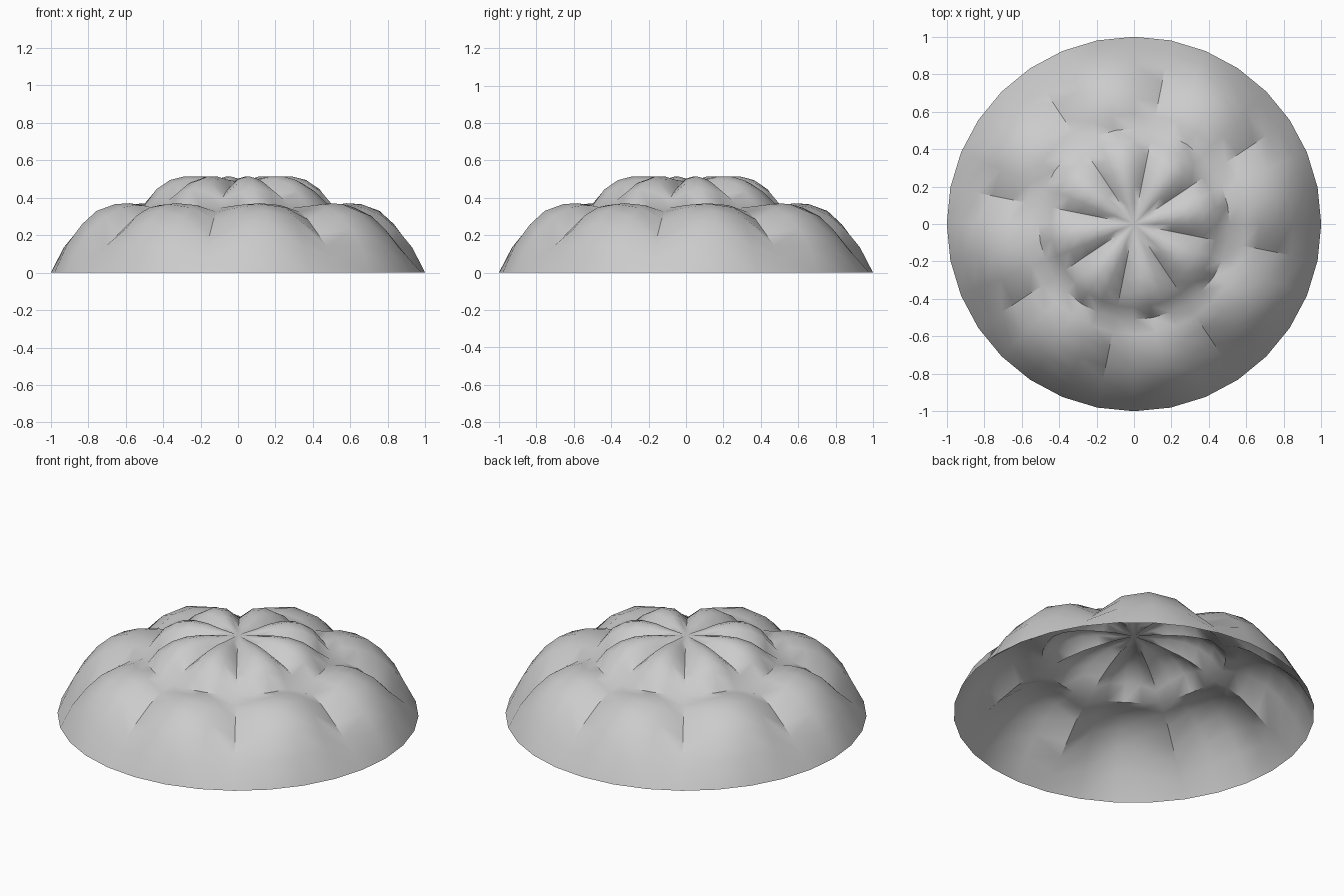
import bpy
import bmesh
import math

# Remove the default object
cube = bpy.data.objects.get("Cube")
if cube:
    bpy.data.objects.remove(cube, do_unlink=True)

LOBES = 8
STEPS = 4                    # segments across each lobe
SEGMENTS = LOBES * STEPS
APEX = 0.487
SEAM_RING = 5                # ring where the inner and outer lobes meet

# Rings from centre to rim: radius, height in the groove, height on the lobe crest
RINGS = [
    (0.11, 0.478, 0.497), (0.20, 0.462, 0.514), (0.29, 0.443, 0.515),
    (0.37, 0.418, 0.495), (0.445, 0.388, 0.445), (0.51, 0.345, 0.358),
    (0.59, 0.325, 0.371), (0.67, 0.284, 0.366), (0.77, 0.206, 0.330),
    (0.85, 0.142, 0.258), (0.93, 0.075, 0.152), (1.00, 0.0, 0.0),
]

# Plain grey surface
grey = bpy.data.materials.new("plain grey")
grey.use_nodes = True
colour = (0.6, 0.6, 0.6, 1.0)
grey.diffuse_color = colour
grey.node_tree.nodes["Principled BSDF"].inputs["Base Color"].default_value = colour

bm = bmesh.new()


def ring_verts(radius, groove, crest):
    """One ring whose height swells between the eight grooves."""
    verts = []
    for j in range(SEGMENTS):
        angle = math.tau * (j - 1) / SEGMENTS
        t = abs(2 * (j % STEPS) / STEPS - 1)
        z = groove + (crest - groove) * (1 - t ** 2.2)
        verts.append(bm.verts.new((radius * math.cos(angle), radius * math.sin(angle), z)))
    return verts


def sharpen(a, b):
    edge = bm.edges.get((a, b))
    if edge:
        edge.smooth = False


# Open lobed shell: a centre fan, then quads out to the rim
apex = bm.verts.new((0, 0, APEX))
rings = [ring_verts(*ring) for ring in RINGS]
for j in range(SEGMENTS):
    k = (j + 1) % SEGMENTS
    bm.faces.new((apex, rings[0][j], rings[0][k]))
    for inner, outer in zip(rings, rings[1:]):
        bm.faces.new((inner[j], outer[j], outer[k], inner[k]))
for face in bm.faces:
    face.smooth = True

# Sharp grooves between lobes, fading out at the centre, the seam corners and the rim
for j in range(0, SEGMENTS, STEPS):
    for i in (0, 1, 2, 3, 6, 7, 8):
        sharpen(rings[i][j], rings[i + 1][j])
    # Sharp seam under the middle of each inner lobe
    for s in (1, 2):
        sharpen(rings[SEAM_RING][j + s], rings[SEAM_RING][j + s + 1])

bm.normal_update()
mesh = bpy.data.meshes.new("lobed_dome")
bm.to_mesh(mesh)
bm.free()
mesh.materials.append(grey)
dome = bpy.data.objects.new("lobed_dome", mesh)
bpy.context.collection.objects.link(dome)
